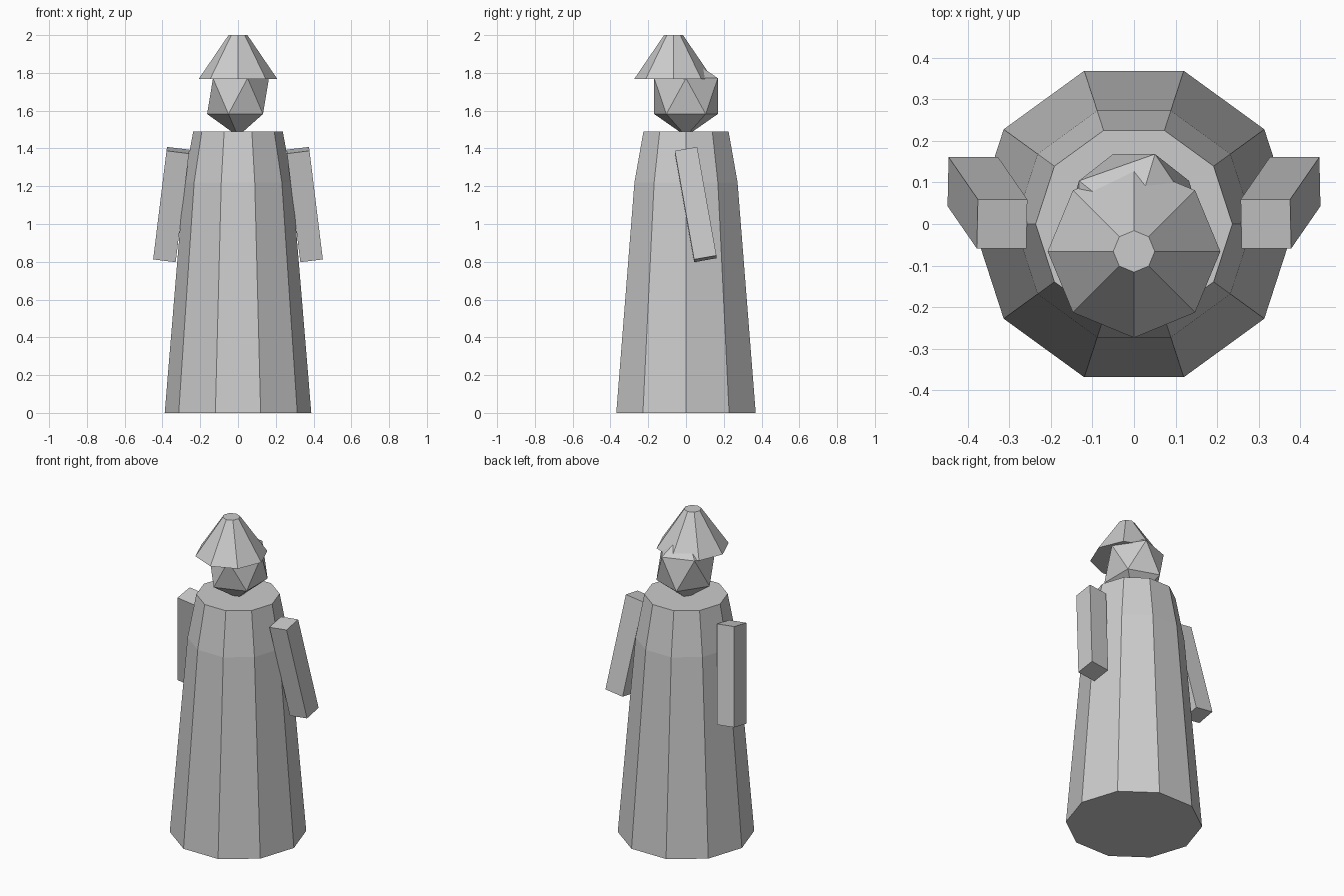
import bpy, bmesh
from math import radians, cos, sin, pi
from mathutils import Matrix, Euler

if "Cube" in bpy.data.objects:
    bpy.data.objects.remove(bpy.data.objects["Cube"])


def finish(name, bm, location=(0, 0, 0)):
    bmesh.ops.recalc_face_normals(bm, faces=bm.faces)
    mesh = bpy.data.meshes.new(name)
    bm.to_mesh(mesh)
    bm.free()
    ob = bpy.data.objects.new(name, mesh)
    ob.location = location
    bpy.context.collection.objects.link(ob)
    return ob


def lathe(name, sides, profile, y=0):
    """Capped faceted solid through (radius, z) rings."""
    bm = bmesh.new()
    rings = [[bm.verts.new((r * cos(2 * pi * i / sides), r * sin(2 * pi * i / sides), z))
              for i in range(sides)] for r, z in profile]
    for a, b in zip(rings, rings[1:]):
        for i in range(sides):
            j = (i + 1) % sides
            bm.faces.new((a[i], a[j], b[j], b[i]))
    bm.faces.new(rings[0])
    bm.faces.new(rings[-1])
    return finish(name, bm, (0, y, 0))


# Robe and hat
lathe("robe", 10, [(0.388, 0), (0.287, 1.22), (0.237, 1.49)])
lathe("hat", 8, [(0.208, 1.768), (0.05, 2.0)], y=-0.066)

# Head: stretched icosahedron
bm = bmesh.new()
bmesh.ops.create_icosphere(bm, subdivisions=1, radius=1,
                           matrix=Matrix.Diagonal((0.183, 0.198, 0.212, 1)))
finish("head", bm, (0, 0, 1.677))

# Arms: boxes splayed outward and swung back
for side, name in ((1, "right_arm"), (-1, "left_arm")):
    bm = bmesh.new()
    bmesh.ops.create_cube(bm, size=1, matrix=Matrix.Diagonal((0.12, 0.12, 0.588, 1)))
    arm = finish(name, bm, (side * 0.353, 0.051, 1.103))
    arm.rotation_euler = Euler((radians(10), radians(-7 * side), 0))
